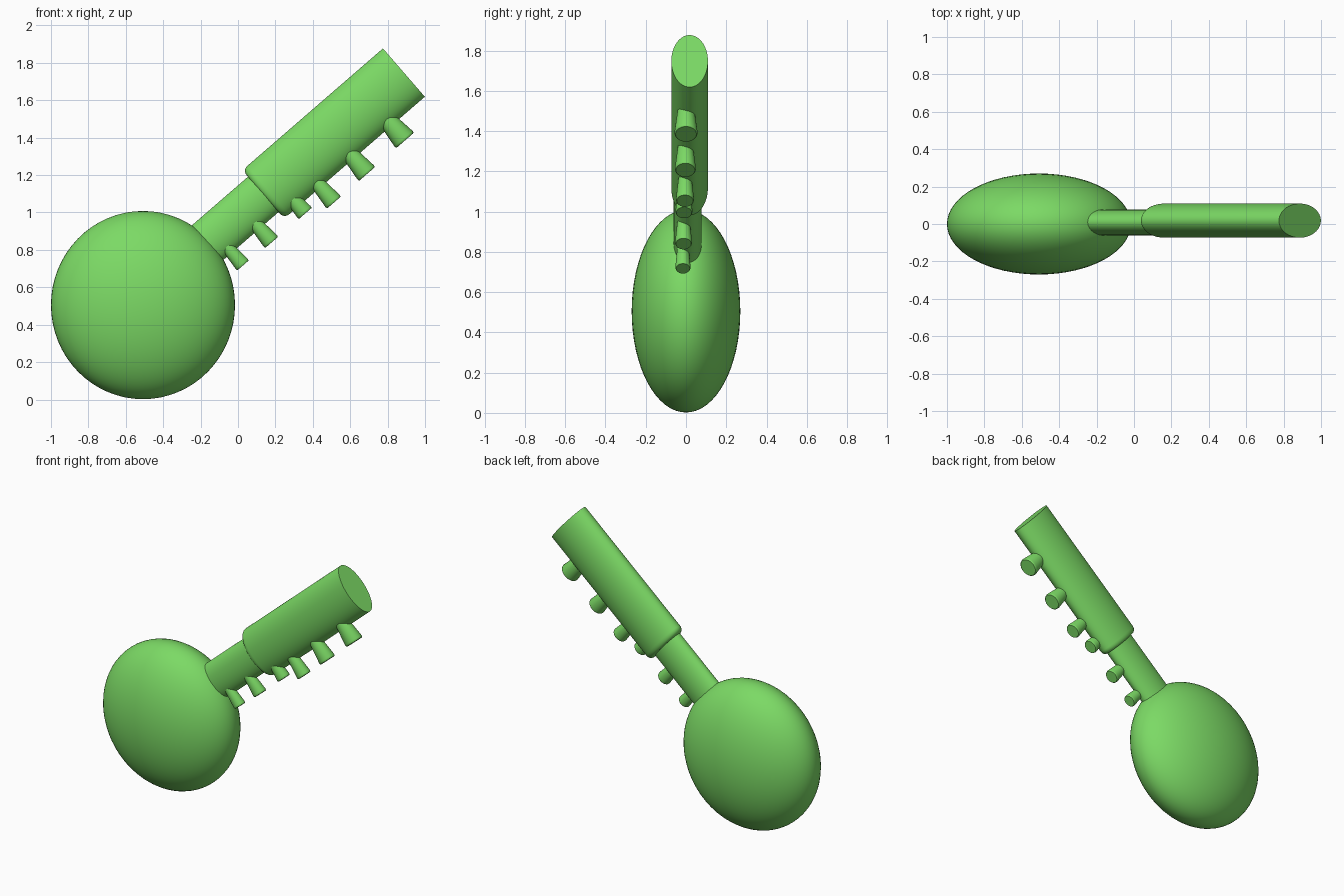
import bpy, bmesh, math
from mathutils import Vector

if "Cube" in bpy.data.objects:
    bpy.data.objects.remove(bpy.data.objects["Cube"])

mat = bpy.data.materials.new("green")
mat.diffuse_color = (0.2, 0.7, 0.13, 1)
mat.use_nodes = True
mat.node_tree.nodes["Principled BSDF"].inputs["Base Color"].default_value = mat.diffuse_color

ANG = math.radians(40.9)
AXIS = Vector((math.cos(ANG), 0, math.sin(ANG)))    # along the neck
DOWN = Vector((math.sin(ANG), 0, -math.cos(ANG)))   # peg direction
YDIR = Vector((0, 1, 0))
END = Vector((0.887, 0, 1.748))                     # centre of the neck's far end


def finish(ob, angle=35):
    ob.data.materials.append(mat)
    bpy.ops.object.select_all(action='DESELECT')
    ob.select_set(True)
    bpy.context.view_layer.objects.active = ob
    bpy.ops.object.shade_smooth_by_angle(angle=math.radians(angle))


def lathe(name, origin, axis, side, ratio, profile, n=64):
    """Elliptical turned solid; profile = (distance, inset, radius), ratio = y/side width."""
    bm = bmesh.new()
    rings = []
    for d, r in profile:
        ring = []
        for i in range(n):
            a = 2 * math.pi * i / n
            p = origin + axis * d + side * (r * math.cos(a)) + YDIR * (r * ratio * math.sin(a))
            ring.append(bm.verts.new(p))
        rings.append(ring)
    for r0, r1 in zip(rings, rings[1:]):
        for i in range(n):
            j = (i + 1) % n
            bm.faces.new((r0[i], r0[j], r1[j], r1[i]))
    bm.faces.new(rings[0])
    bm.faces.new(rings[-1])
    bmesh.ops.recalc_face_normals(bm, faces=bm.faces)
    me = bpy.data.meshes.new(name)
    bm.to_mesh(me)
    bm.free()
    ob = bpy.data.objects.new(name, me)
    bpy.context.collection.objects.link(ob)
    finish(ob)


# Flattened round body
bpy.ops.mesh.primitive_uv_sphere_add(segments=64, ring_count=32, location=(-0.508, 0, 0.505))
body = bpy.context.object
body.name = "body"
body.scale = (0.492, 0.27, 0.503)
finish(body)

# Thick outer neck with a rounded inner end
R, B = 0.171, 0.035
edge = [(-0.995 + B * (1 - math.sin(t)), R - B * (1 - math.cos(t)))
        for t in (math.pi / 2 * k / 5 for k in range(5, -1, -1))]
lathe("outer_neck", END + YDIR * 0.018, AXIS, DOWN, 0.091 / R, edge + [(0, R)])

# Thin inner neck running into the body
lathe("inner_neck", END + YDIR * 0.008, AXIS, DOWN, 0.069 / 0.125,
      [(-1.46, 0.125), (-0.9, 0.125)])

# Tuning pegs: tip x, tip z, tip y, radius, start depth
pegs = [(0.027, 0.717, -0.015, 0.042), (0.18, 0.84, -0.012, 0.047),
        (0.36, 0.995, -0.01, 0.047), (0.513, 1.053, -0.005, 0.05),
        (0.69, 1.206, -0.003, 0.058), (0.893, 1.385, 0.0, 0.064)]
for k, (x, z, y, r) in enumerate(pegs):
    lathe(f"peg_{k + 1}", Vector((x, y, z)), DOWN, AXIS, 0.9,
          [(-0.19, r * 0.65), (-0.012, r), (-0.004, r * 0.97), (0, r * 0.9)], 32)
